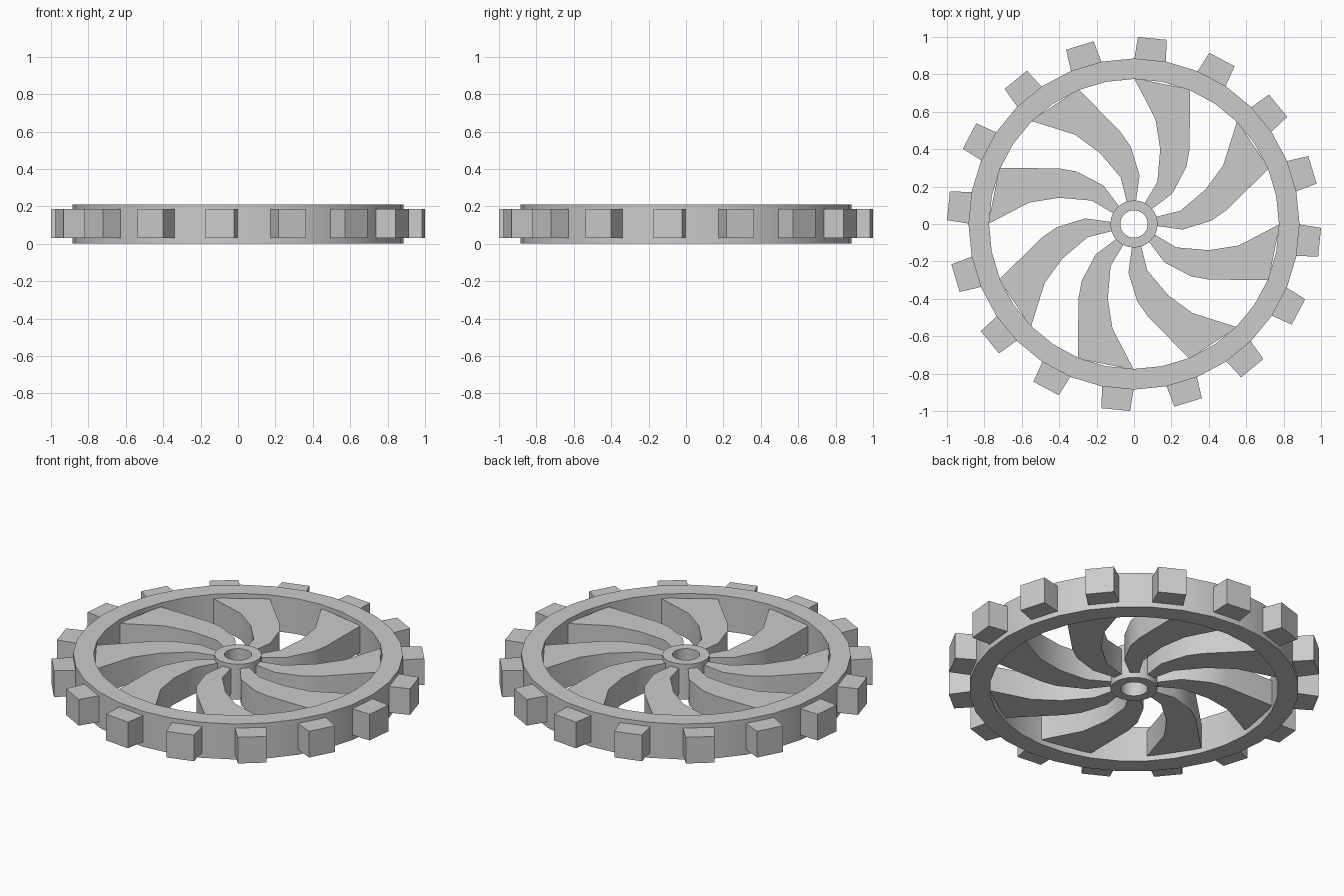
import bpy, bmesh
from math import sin, cos, pi, radians
from mathutils import Matrix

if "Cube" in bpy.data.objects:
    bpy.data.objects.remove(bpy.data.objects["Cube"])


def finish(name, bm, smooth=True):
    bmesh.ops.recalc_face_normals(bm, faces=bm.faces[:])
    me = bpy.data.meshes.new(name)
    bm.to_mesh(me)
    bm.free()
    ob = bpy.data.objects.new(name, me)
    bpy.context.collection.objects.link(ob)
    if smooth:
        bpy.ops.object.select_all(action='DESELECT')
        ob.select_set(True)
        bpy.context.view_layer.objects.active = ob
        bpy.ops.object.shade_smooth_by_angle(angle=radians(40))
    return ob


def ring(name, r_out, r_in, z0, z1, n=32):
    bm = bmesh.new()
    profile = [(r_out, z0), (r_out, z1), (r_in, z1), (r_in, z0)]
    loops = [[bm.verts.new((r * cos(2 * pi * i / n), r * sin(2 * pi * i / n), z))
              for r, z in profile] for i in range(n)]
    for i in range(n):
        a, b = loops[i], loops[(i + 1) % n]
        for k in range(4):
            m = (k + 1) % 4
            bm.faces.new((a[k], b[k], b[m], a[m]))
    return finish(name, bm)


def strip_prism(bm, left, right, z0, z1, angle):
    """Extruded band between two edge curves, turned about z."""
    rot = Matrix.Rotation(angle, 4, 'Z')
    rows = []
    for (lx, ly), (rx, ry) in zip(left, right):
        rows.append([bm.verts.new(p) for p in
                     ((lx, ly, z0), (lx, ly, z1), (rx, ry, z1), (rx, ry, z0))])
    for a, b in zip(rows, rows[1:]):
        for k in range(4):
            m = (k + 1) % 4
            bm.faces.new((a[k], b[k], b[m], a[m]))
    bm.faces.new(rows[0])
    bm.faces.new(rows[-1][::-1])
    bmesh.ops.transform(bm, matrix=rot, verts=[v for r in rows for v in r])


# Outer rim and centre hub with its bore
ring("rim", 0.885, 0.775, 0.0, 0.21)
ring("hub", 0.126, 0.073, 0.0, 0.21)

# Eight curved spokes, slightly recessed from the rim faces
left = [(0.0, 0.78), (0.115, 0.56), (0.14, 0.40), (0.125, 0.225), (0.05, 0.10)]
right = [(0.30, 0.72), (0.297, 0.40), (0.28, 0.305), (0.205, 0.163), (0.085, 0.072)]
bm = bmesh.new()
for i in range(8):
    strip_prism(bm, left, right, 0.03, 0.185, i * pi / 4)
finish("spokes", bm)

# Sixteen tapered teeth on alternate rim facets
bm = bmesh.new()
for i in range(16):
    strip_prism(bm, [(0.875, 0.085), (0.997, 0.077)],
                [(0.875, -0.085), (0.997, -0.077)], 0.03, 0.185,
                radians(-5.625 + 22.5 * i))
finish("teeth", bm, smooth=False)
